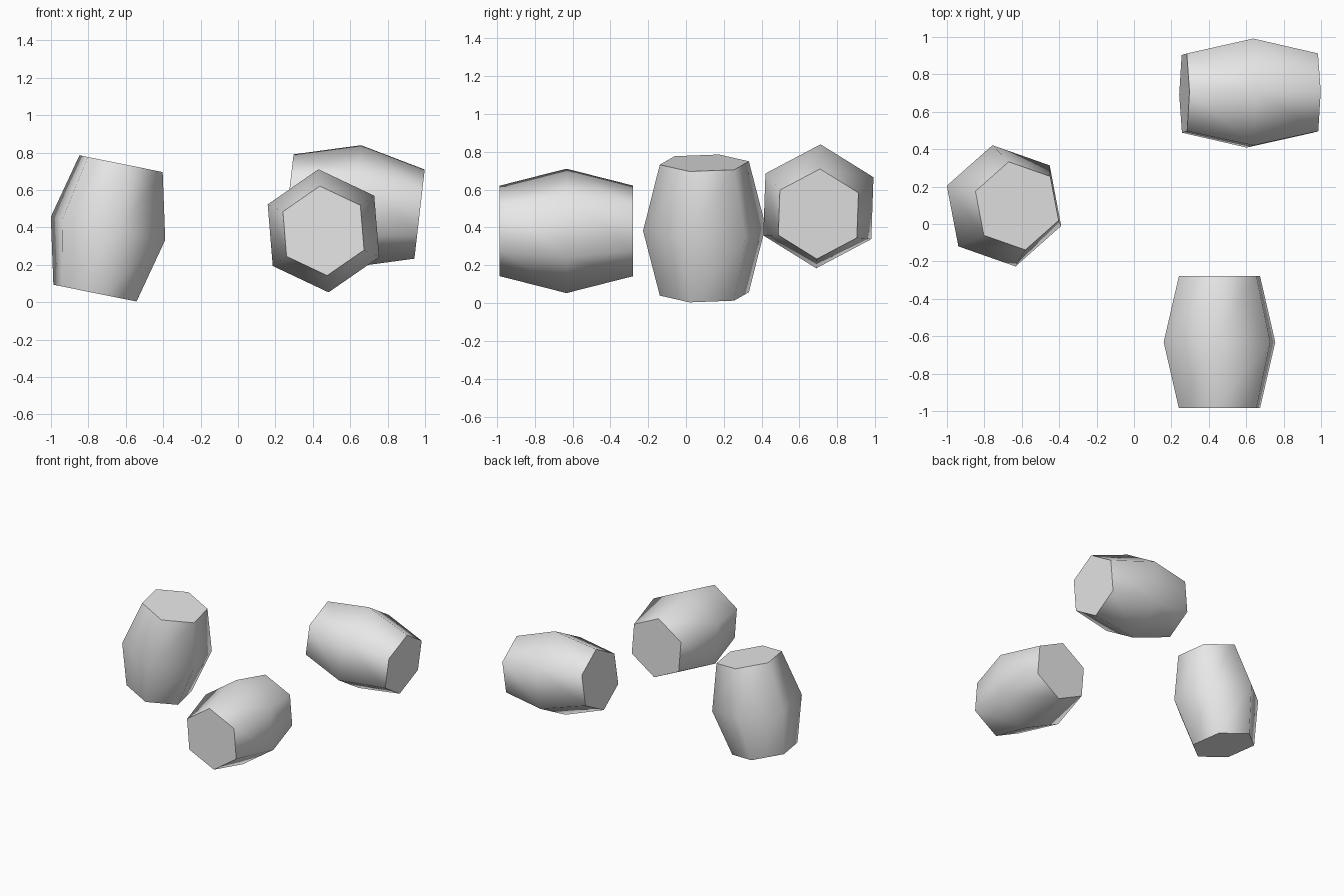
import bpy, bmesh, math
from mathutils import Matrix

if "Cube" in bpy.data.objects:
    bpy.data.objects.remove(bpy.data.objects["Cube"])

SIDES = 6
# barrel profile: (radius, height along the axis)
PROFILE = [(0.24, -0.353), (0.33, 0.0), (0.24, 0.353)]

grey = bpy.data.materials.new("light_grey")
grey.diffuse_color = (0.8, 0.8, 0.8, 1.0)
grey.use_nodes = True
grey.node_tree.nodes["Principled BSDF"].inputs["Base Color"].default_value = grey.diffuse_color


def barrel(name, centre, axis, tilt, phase):
    """Six-sided barrel along local z, turned by tilt degrees about axis."""
    bm = bmesh.new()
    rings = []
    for r, h in PROFILE:
        ring = []
        for i in range(SIDES):
            a = math.radians(phase + i * 360 / SIDES)
            ring.append(bm.verts.new((r * math.cos(a), r * math.sin(a), h)))
        rings.append(ring)
    # smooth staves
    for low, high in zip(rings, rings[1:]):
        for i in range(SIDES):
            j = (i + 1) % SIDES
            bm.faces.new((low[i], low[j], high[j], high[i])).smooth = True
    # flat end caps with a crisp rim
    for loop in (rings[0][::-1], rings[-1]):
        cap = bm.faces.new(loop)
        for e in cap.edges:
            e.smooth = False
    turn = Matrix.Rotation(math.radians(tilt), 4, axis)
    bm.transform(Matrix.Translation(centre) @ turn)
    mesh = bpy.data.meshes.new(name)
    bm.to_mesh(mesh)
    bm.free()
    mesh.materials.append(grey)
    obj = bpy.data.objects.new(name, mesh)
    bpy.context.collection.objects.link(obj)


# lying barrel at the front, lying barrel at the back, leaning barrel at the left
barrel("front_barrel", (0.457, -0.632, 0.382), 'X', 90, 34.7)
barrel("back_barrel", (0.62, 0.70, 0.512), 'Y', 96.6, -2)
barrel("leaning_barrel", (-0.695, 0.097, 0.395), 'Y', 11.4, 41)
